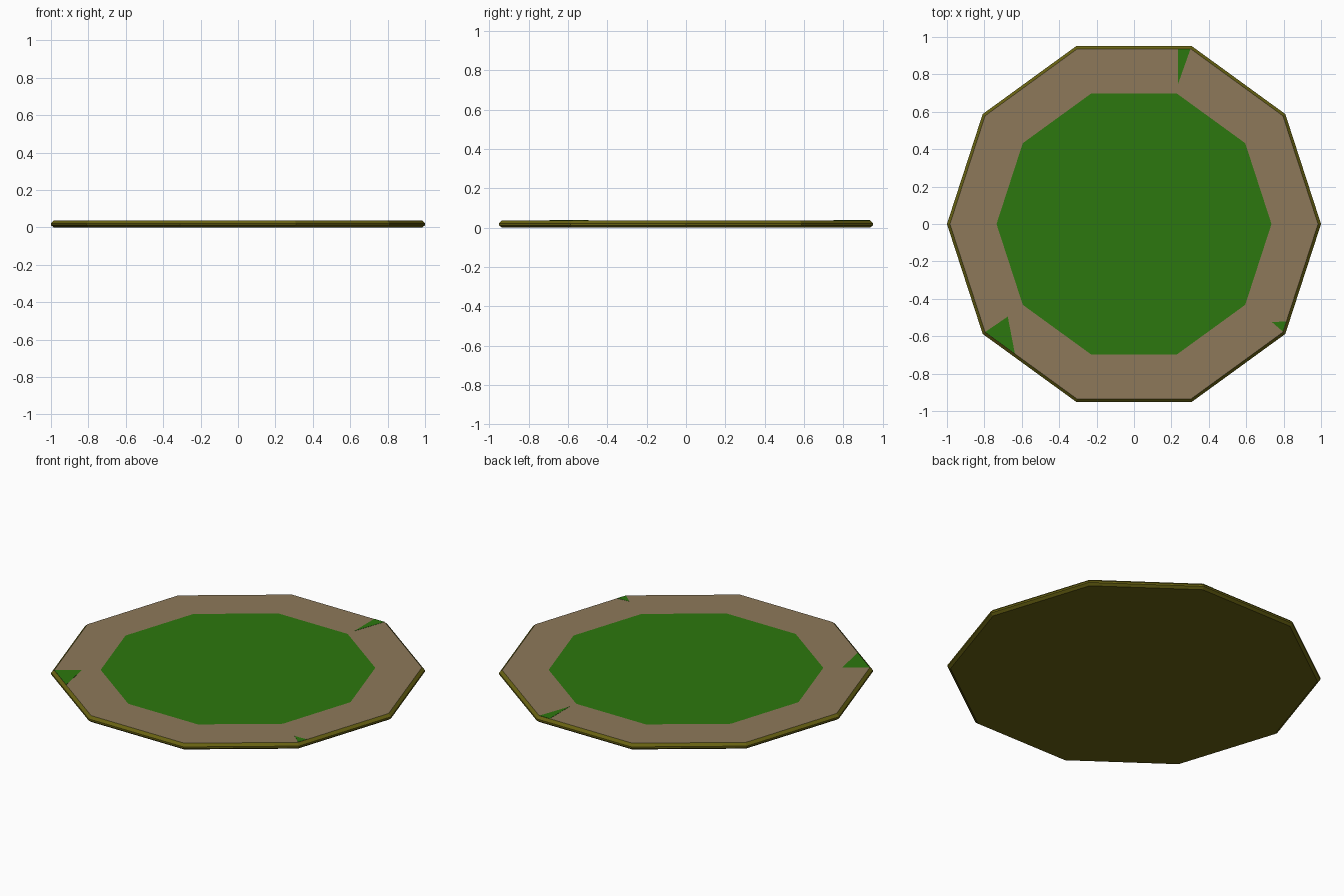
import bpy, bmesh, math

if "Cube" in bpy.data.objects:
    bpy.data.objects.remove(bpy.data.objects["Cube"])

def srgb(r, g, b):
    f = lambda c: c / 12.92 if c <= 0.04045 else ((c + 0.055) / 1.055) ** 2.4
    return (f(r / 255), f(g / 255), f(b / 255), 1)

def material(name, rgb):
    m = bpy.data.materials.new(name)
    m.diffuse_color = srgb(*rgb)
    m.use_nodes = True
    m.node_tree.nodes["Principled BSDF"].inputs["Base Color"].default_value = m.diffuse_color
    return m

OLIVE = material("olive", (104, 98, 18))
TAN = material("tan", (141, 121, 90))
GREEN = material("grass_green", (44, 119, 14))

SIDES, TOP = 10, 0.037

def add_object(name, bm, mats):
    bmesh.ops.recalc_face_normals(bm, faces=bm.faces)
    me = bpy.data.meshes.new(name)
    bm.to_mesh(me)
    bm.free()
    for m in mats:
        me.materials.append(m)
    ob = bpy.data.objects.new(name, me)
    bpy.context.collection.objects.link(ob)

# Ten-sided slab: bevelled olive rim, tan border, green centre
bm = bmesh.new()
rings = []
for r, z in [(0.984, 0), (1, 0.012), (1, 0.022), (0.984, TOP), (0.735, TOP)]:
    rings.append([bm.verts.new((r * math.cos(math.tau * i / SIDES),
                                r * math.sin(math.tau * i / SIDES), z))
                  for i in range(SIDES)])
for k, (a, b) in enumerate(zip(rings, rings[1:])):
    for i in range(SIDES):
        j = (i + 1) % SIDES
        bm.faces.new((a[i], a[j], b[j], b[i])).material_index = int(k == 3)
bm.faces.new(rings[0])
bm.faces.new(rings[-1]).material_index = 2
add_object("ground_slab", bm, [OLIVE, TAN, GREEN])

# Thin grass patches at the border
patches = {
    "grass_patch_back": [(0.235, 0.936), (0.236, 0.75), (0.302, 0.936)],
    "grass_patch_left": [(-0.796, -0.578), (-0.637, -0.693), (-0.675, -0.495)],
    "grass_patch_right": [(0.738, -0.525), (0.796, -0.575), (0.814, -0.52)],
}
for name, pts in patches.items():
    bm = bmesh.new()
    low = [bm.verts.new((x, y, TOP - 0.001)) for x, y in pts]
    high = [bm.verts.new((x, y, TOP + 0.001)) for x, y in pts]
    bm.faces.new(low)
    bm.faces.new(high)
    for i in range(3):
        j = (i + 1) % 3
        bm.faces.new((low[i], low[j], high[j], high[i]))
    add_object(name, bm, [GREEN])
